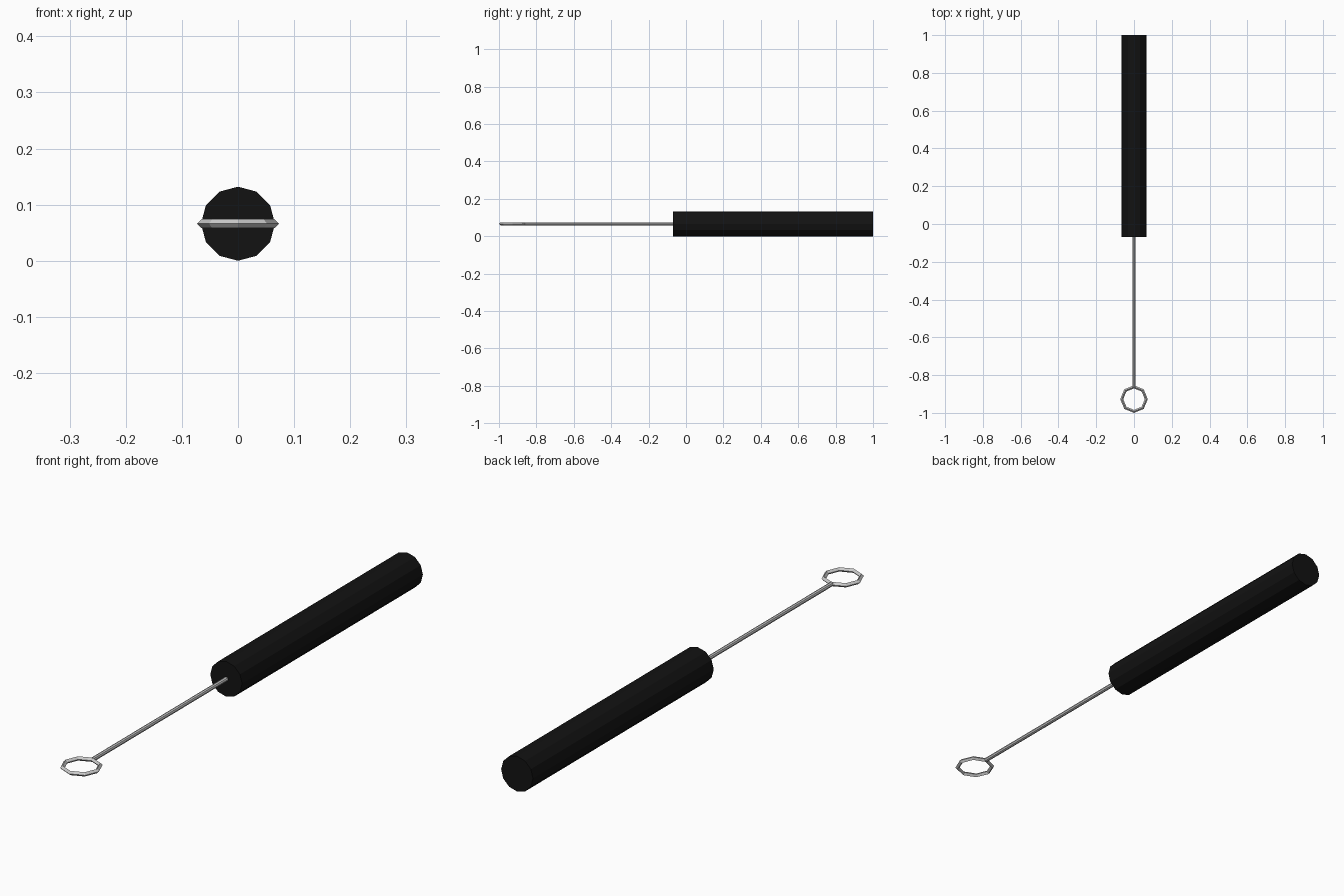
import bpy
import math

if "Cube" in bpy.data.objects:
    bpy.data.objects.remove(bpy.data.objects["Cube"])

Z = 0.066  # height of the common axis


def rod_along_y(name, radius, y0, y1, sides):
    bpy.ops.mesh.primitive_cylinder_add(
        vertices=sides, radius=radius, depth=y1 - y0,
        location=(0, (y0 + y1) / 2, Z), rotation=(math.pi / 2, 0, 0))
    obj = bpy.context.object
    obj.name = name
    return obj


# Black twelve-sided grip
handle = rod_along_y("handle", 0.066, -0.07, 1.0, 12)
black = bpy.data.materials.new("black_grip")
black.diffuse_color = (0.006, 0.006, 0.006, 1)
black.use_nodes = True
black.node_tree.nodes["Principled BSDF"].inputs["Base Color"].default_value = black.diffuse_color
handle.data.materials.append(black)

# Thin metal shaft, seated slightly in the grip and the ring
rod_along_y("shaft", 0.008, -0.864, -0.05, 8)

# Octagonal loop with a diamond cross-section
bpy.ops.mesh.primitive_torus_add(
    major_segments=8, minor_segments=4, major_radius=0.065,
    minor_radius=0.008, location=(0, -0.927, Z))
bpy.context.object.name = "loop_tip"
for p in bpy.context.object.data.polygons:
    p.use_smooth = False
